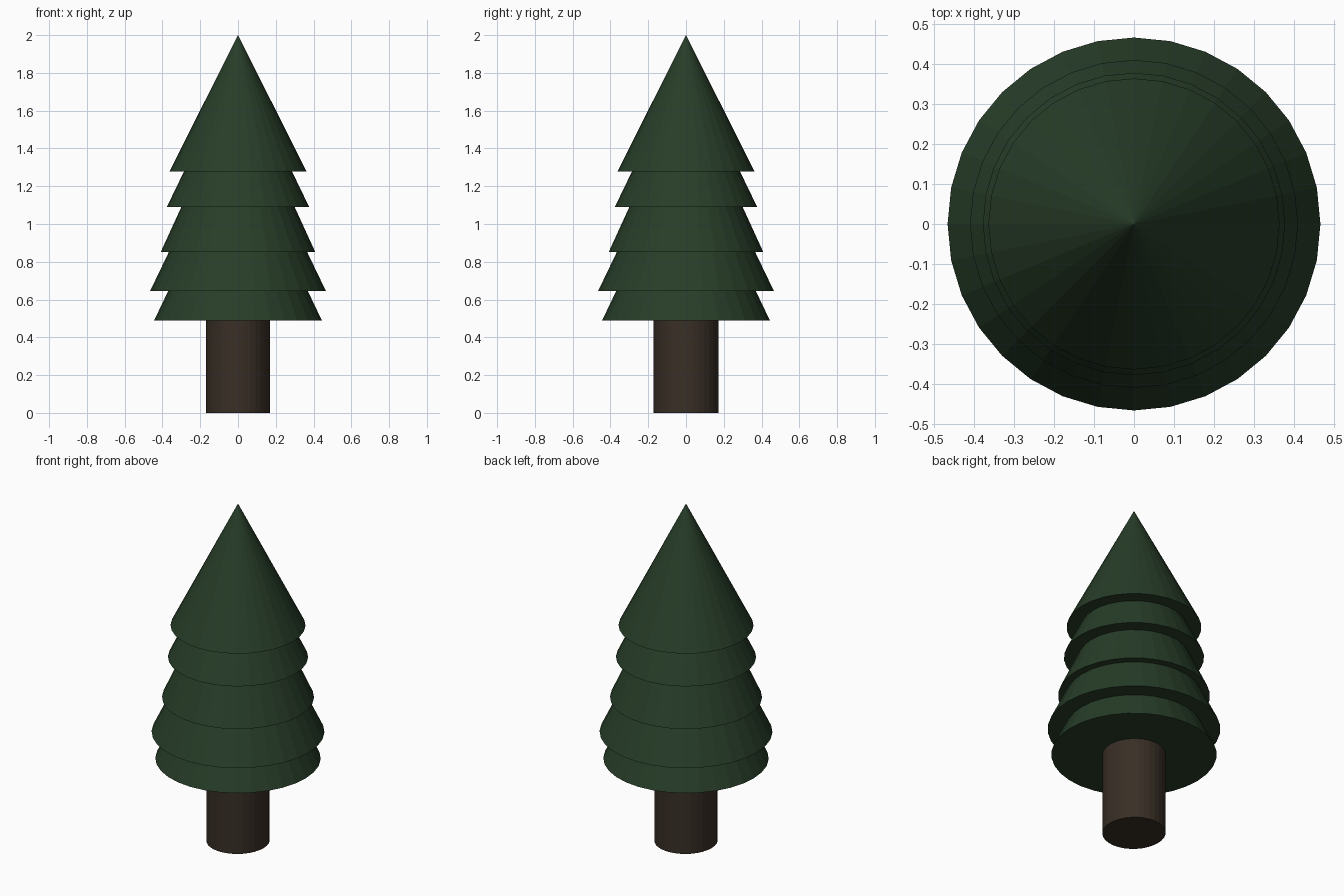
import bpy
import bmesh
from mathutils import Matrix

if "Cube" in bpy.data.objects:
    bpy.data.objects.remove(bpy.data.objects["Cube"])


def material(name, rgb):
    m = bpy.data.materials.new(name)
    m.diffuse_color = (*rgb, 1)
    m.use_nodes = True
    m.node_tree.nodes["Principled BSDF"].inputs["Base Color"].default_value = m.diffuse_color
    return m


GREEN = material("dark pine green", (0.0205, 0.047, 0.0215))
BROWN = material("dark bark brown", (0.040, 0.028, 0.019))


def cone(name, r_bottom, r_top, z0, z1, mat, sx=1.0):
    """Flat shaded 32-sided cone, vertices on the x and y axes."""
    bm = bmesh.new()
    bmesh.ops.create_cone(bm, cap_ends=True, segments=32, radius1=r_bottom,
                          radius2=r_top, depth=z1 - z0,
                          matrix=Matrix.Translation((0, 0, (z0 + z1) / 2)))
    bmesh.ops.scale(bm, vec=(sx, 1, 1), verts=bm.verts)
    mesh = bpy.data.meshes.new(name)
    bm.to_mesh(mesh)
    bm.free()
    mesh.materials.append(mat)
    ob = bpy.data.objects.new(name, mesh)
    bpy.context.collection.objects.link(ob)
    return ob


# Trunk, very slightly narrower across x
cone("trunk", 0.173, 0.173, 0.0, 0.52, BROWN, 0.975)

# Foliage tiers, bottom to top: base z, base radius, radius where next tier starts
tiers = [(0.488, 0.445, 0.369),
         (0.646, 0.465, 0.366),
         (0.852, 0.409, 0.300),
         (1.090, 0.377, 0.286)]
tops = [t[0] for t in tiers[1:]] + [1.278]
for i, ((z, r, r_up), z_up) in enumerate(zip(tiers, tops)):
    tuck = 0.03  # run a little way up inside the tier above
    slope = (r - r_up) / (z_up - z)
    cone(f"foliage_tier_{i + 1}", r, r_up - slope * tuck, z, z_up + tuck, GREEN)

# Pointed crown
cone("foliage_crown", 0.363, 0.0, 1.278, 2.0, GREEN)
